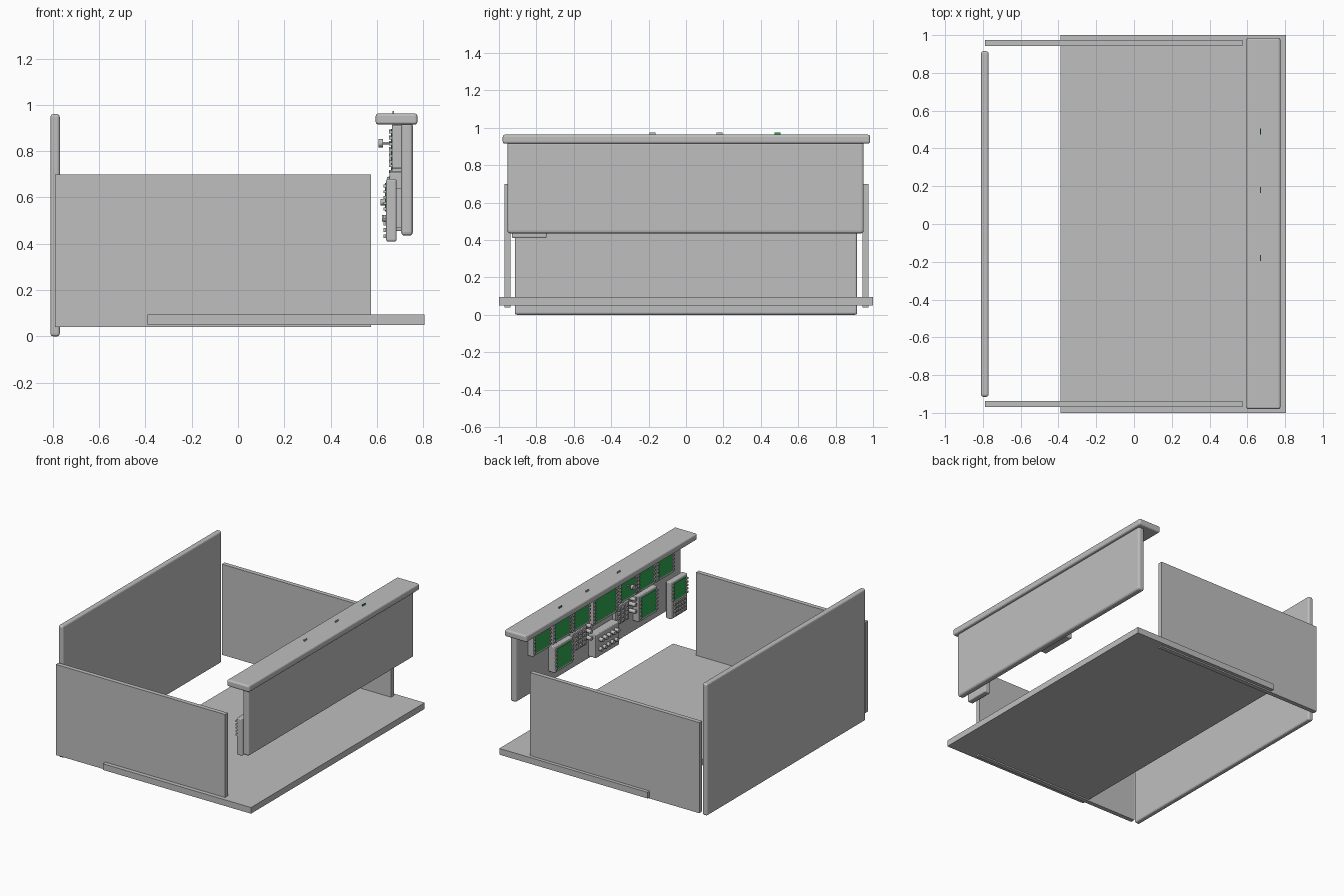
import bpy
import math

cube = bpy.data.objects.get("Cube")
if cube:
    bpy.data.objects.remove(cube, do_unlink=True)


def material(name, rgb):
    m = bpy.data.materials.new(name)
    m.use_nodes = True
    m.diffuse_color = (*rgb, 1)
    m.node_tree.nodes["Principled BSDF"].inputs["Base Color"].default_value = (*rgb, 1)
    return m


GREY = material("light grey", (0.52, 0.52, 0.52))
GREEN = material("screen green", (0.03, 0.40, 0.08))


def box(name, xs, ys, zs, mat=GREY, bevel=0):
    """Box spanning three (low, high) ranges, optionally with rounded edges."""
    spans = (xs, ys, zs)
    bpy.ops.mesh.primitive_cube_add(size=1, location=[(a + b) / 2 for a, b in spans])
    ob = bpy.context.object
    ob.name = name
    ob.scale = [b - a for a, b in spans]
    bpy.ops.object.transform_apply(location=False, rotation=False, scale=True)
    ob.data.materials.append(mat)
    if bevel:
        mod = ob.modifiers.new("rounded edges", "BEVEL")
        mod.width = bevel
        mod.segments = 3
    return ob


def knob(name, x, y, z, r=0.012, depth=0.02):
    """Round control whose axis points at the pilots; x is its mounting face."""
    bpy.ops.mesh.primitive_cylinder_add(vertices=16, radius=r, depth=depth,
                                        location=(x - depth / 2, y, z),
                                        rotation=(0, math.pi / 2, 0))
    ob = bpy.context.object
    ob.name = name
    ob.data.materials.append(GREY)
    bpy.ops.object.shade_smooth_by_angle()


def around(c, half):
    return (c - half, c + half)


def button(name, x, y, z, w=0.007, h=0.006):
    box(name, (x - 0.012, x + 0.002), around(y, w), around(z, h))


def display(name, y, z, w, h, x=0.665, side_buttons=6):
    """Bezel with a green screen and a column of buttons on each side."""
    box(name + "_bezel", (x, 0.71), around(y, w / 2), around(z, h / 2), bevel=0.006)
    box(name + "_screen", (x - 0.005, x + 0.002),
        around(y, w / 2 - 0.024), around(z, h / 2 - 0.02), GREEN)
    for side in (-1, 1):
        for i in range(side_buttons):
            t = (i + 0.5) / side_buttons - 0.5
            button(name + "_button", x, y + side * (w / 2 - 0.011), z + t * (h - 0.03))


# Room: floor, rear wall and side walls
box("floor", (-0.39, 0.805), (-1, 1), (0.05, 0.095))
box("rear_wall", (-0.81, -0.77), (-0.915, 0.915), (0, 0.96), bevel=0.012)
box("left_wall", (-0.79, 0.575), (0.943, 0.975), (0.04, 0.70))
box("right_wall", (-0.79, 0.575), (-0.97, -0.938), (0.04, 0.70))

# Main panel and its hood
box("instrument_panel", (0.705, 0.755), (-0.955, 0.95), (0.435, 0.925), bevel=0.015)
box("panel_hood", (0.595, 0.775), (-0.98, 0.985), (0.915, 0.963), bevel=0.012)
for y, mat in ((0.49, GREEN), (0.18, GREY), (-0.18, GREY)):
    box("hood_marker", (0.667, 0.673), around(y, 0.016), (0.955, 0.974), mat)

# Upper row of displays
for y in (0.71, 0.48, 0.26, -0.28, -0.49, -0.71):
    display("upper_display", y, 0.818, 0.205, 0.185)
display("centre_display", -0.02, 0.80, 0.28, 0.23, side_buttons=8)

# Lower displays
for y in (0.47, -0.50):
    display("lower_display", y, 0.615, 0.21, 0.19, x=0.655)

# Small switch panels between the displays
for y in (0.25, -0.24):
    box("switch_panel", (0.68, 0.71), around(y, 0.08), (0.57, 0.71), bevel=0.005)
    for row in range(4):
        for col in range(3):
            button("switch", 0.68, y + 0.045 * (col - 1), 0.595 + 0.03 * row, 0.012, 0.009)
for y in (0.15, -0.36):
    for z in (0.61, 0.66, 0.70):
        knob("selector_knob", 0.71, y, z, 0.014, 0.055)

# Gear lever: thin stem with a round grip
knob("lever_stem", 0.67, -0.27, 0.835, 0.005, 0.05)
knob("lever_grip", 0.626, -0.27, 0.835, 0.018, 0.018)

# Centre console with two rows of controls
box("centre_console", (0.645, 0.71), around(-0.02, 0.135), (0.455, 0.625), bevel=0.006)
for col in range(5):
    y = -0.02 + 0.045 * (col - 2)
    knob("console_knob", 0.645, y, 0.51, 0.014, 0.022)
    knob("console_knob", 0.645, y, 0.58, 0.014, 0.03)

# Keypad unit on the right
Y = -0.838
box("keypad_body", (0.64, 0.685), around(Y, 0.093), (0.41, 0.68), bevel=0.008)
box("keypad_mount", (0.68, 0.71), around(Y, 0.06), (0.47, 0.64))
box("keypad_screen", (0.635, 0.642), around(Y, 0.066), (0.54, 0.662), GREEN)
for row in range(4):
    for col in range(5):
        button("key", 0.64, Y + 0.03 * (col - 2), 0.432 + 0.028 * row, 0.010, 0.008)
for side in (-1, 1):
    for i in range(5):
        button("keypad_side_key", 0.64, Y + side * 0.08, 0.55 + 0.025 * i)
